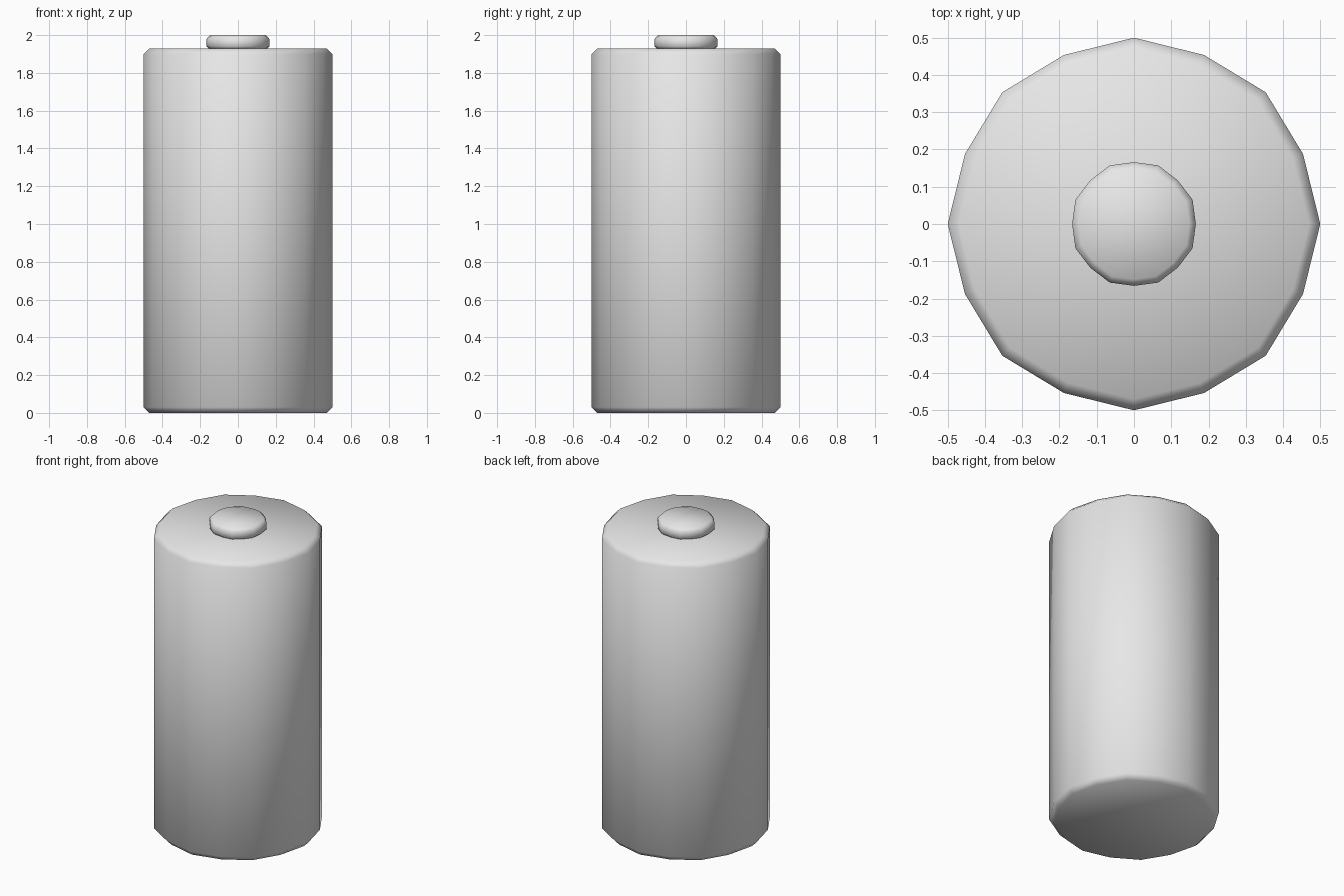
import bpy, bmesh
from math import cos, sin, pi

cube = bpy.data.objects.get("Cube")
if cube:
    bpy.data.objects.remove(cube, do_unlink=True)

SIDES = 16

grey = bpy.data.materials.new("light_grey")
grey.use_nodes = True
colour = (0.8, 0.8, 0.8, 1)
grey.diffuse_color = colour
grey.node_tree.nodes["Principled BSDF"].inputs["Base Color"].default_value = colour


def lathe(name, profile, odd_scale):
    """Closed solid from (radius, height) rings; every other corner is scaled."""
    bm = bmesh.new()
    rings = []
    for radius, z in profile:
        ring = []
        for i in range(SIDES):
            r = radius * (odd_scale if i % 2 else 1)
            a = 2 * pi * i / SIDES
            ring.append(bm.verts.new((r * cos(a), r * sin(a), z)))
        rings.append(ring)
    for low, high in zip(rings, rings[1:]):
        for i in range(SIDES):
            j = (i + 1) % SIDES
            bm.faces.new((low[i], low[j], high[j], high[i]))
    bm.faces.new(rings[0][::-1])
    bm.faces.new(rings[-1])
    for face in bm.faces:
        face.smooth = True
    mesh = bpy.data.meshes.new(name)
    bm.to_mesh(mesh)
    bm.free()
    mesh.materials.append(grey)
    obj = bpy.data.objects.new(name, mesh)
    bpy.context.collection.objects.link(obj)
    return obj


# Main casing with chamfered rims
lathe("casing", [(0.47, 0), (0.5, 0.03), (0.5, 1.9), (0.47, 1.93)], 0.982)

# Small raised terminal on top
lathe("top_terminal", [(0.15, 1.925), (0.166, 1.94), (0.166, 1.98), (0.148, 2)], 1.025)
